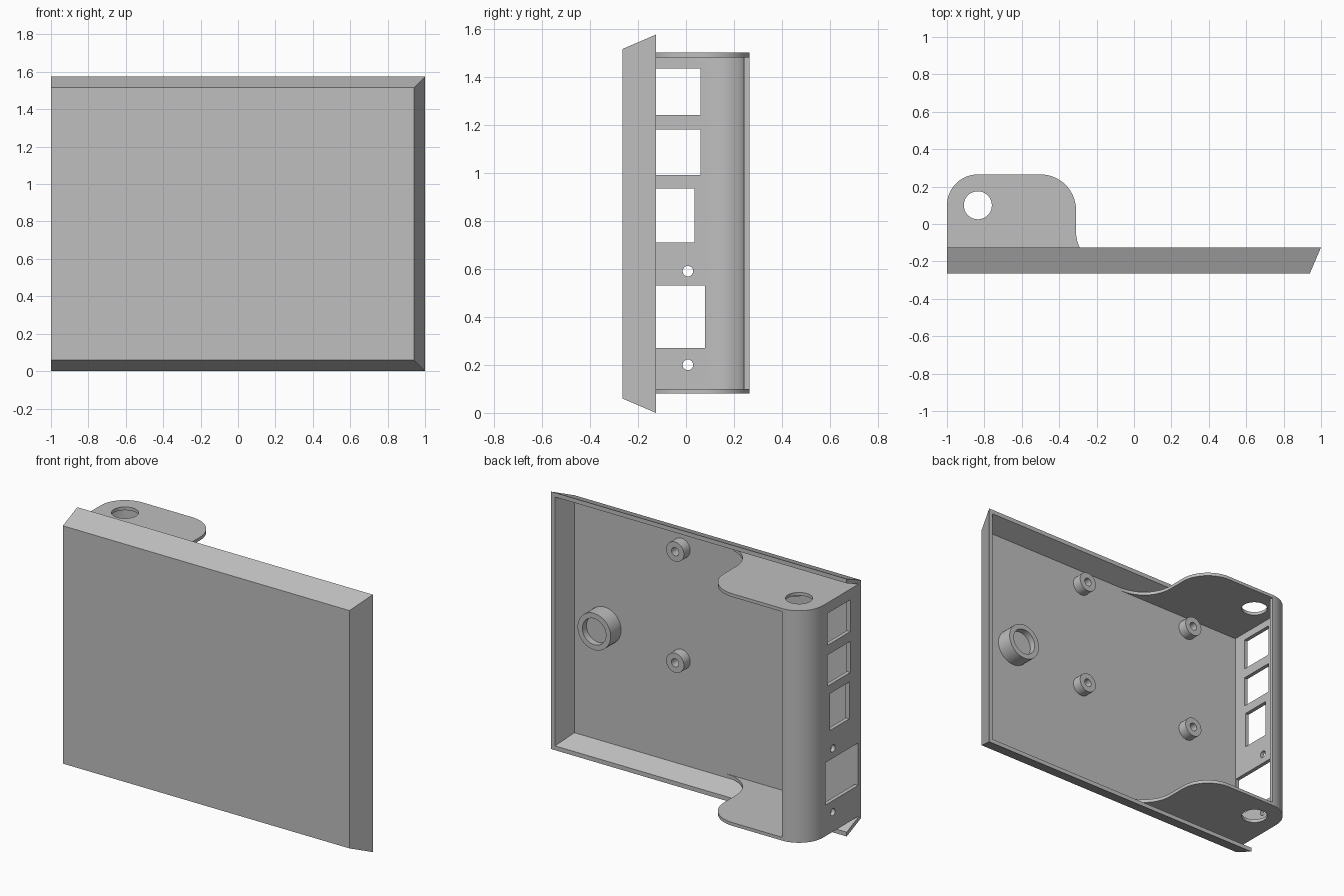
import bpy, bmesh
from math import cos, sin, pi, radians
from mathutils import Vector

if "Cube" in bpy.data.objects:
    bpy.data.objects.remove(bpy.data.objects["Cube"], do_unlink=True)

H, T = 1.575, 0.024            # height, sheet thickness
FRONT, RIM = -0.265, -0.125    # front face and rim of the tray
FLOOR = FRONT + T
SLOPE = 0.06 / (RIM - FRONT)

grey = bpy.data.materials.new("grey_plastic")
grey.use_nodes = True
grey.diffuse_color = (0.52, 0.52, 0.52, 1)
grey.node_tree.nodes["Principled BSDF"].inputs["Base Color"].default_value = (0.52, 0.52, 0.52, 1)


def finish(name, bm):
    bmesh.ops.recalc_face_normals(bm, faces=bm.faces)
    mesh = bpy.data.meshes.new(name)
    bm.to_mesh(mesh)
    bm.free()
    mesh.materials.append(grey)
    obj = bpy.data.objects.new(name, mesh)
    bpy.context.collection.objects.link(obj)
    return obj


def activate(obj):
    bpy.ops.object.select_all(action='DESELECT')
    obj.select_set(True)
    bpy.context.view_layer.objects.active = obj


def smooth(obj):
    activate(obj)
    bpy.ops.object.shade_smooth_by_angle(angle=radians(30))


def cut(obj, cutter):
    mod = obj.modifiers.new("cut", 'BOOLEAN')
    mod.operation, mod.solver, mod.object = 'DIFFERENCE', 'EXACT', cutter
    activate(obj)
    bpy.ops.object.modifier_apply(modifier=mod.name)
    bpy.data.objects.remove(cutter, do_unlink=True)


def extrude(name, outline, z0, z1):
    """Prism from an outline in the ground plane."""
    bm = bmesh.new()
    face = bm.faces.new([bm.verts.new((x, y, z0)) for x, y in outline])
    top = bmesh.ops.extrude_face_region(bm, geom=[face])["geom"]
    bmesh.ops.translate(bm, vec=(0, 0, z1 - z0),
                        verts=[v for v in top if isinstance(v, bmesh.types.BMVert)])
    return finish(name, bm)


def box(x0, x1, y0, y1, z0, z1):
    return extrude("box", [(x0, y0), (x1, y0), (x1, y1), (x0, y1)], z0, z1)


def arc(cx, cy, r, a0, a1, n=14):
    angles = [radians(a0 + (a1 - a0) * i / n) for i in range(n + 1)]
    return [(cx + r * cos(a), cy + r * sin(a)) for a in angles]


def flared(name, left, y0, y1, wall):
    """Block flared toward the back on three sides, straight on the left end."""
    bm = bmesh.new()
    loops = []
    for y in (y0, y1):
        d = (RIM - y) * SLOPE + wall
        loops.append([bm.verts.new(p) for p in
                      ((left, y, d), (1 - d, y, d), (1 - d, y, H - d), (left, y, H - d))])
    for loop in loops:
        bm.faces.new(loop)
    a, b = loops
    for i in range(4):
        j = (i + 1) % 4
        bm.faces.new((a[i], a[j], b[j], b[i]))
    return finish(name, bm)


def boss(name, x, z, outer, inner, end, bottom):
    """Hollow round post standing on the tray floor."""
    bm = bmesh.new()
    base = FLOOR - 0.005
    pts = [(0, base), (outer, base), (outer, end), (inner, end), (inner, bottom), (0, bottom)]
    verts = [bm.verts.new((r, y, 0)) for r, y in pts]
    edges = [bm.edges.new(e) for e in zip(verts, verts[1:])]
    bmesh.ops.spin(bm, geom=verts + edges, cent=(0, 0, 0), axis=(0, 1, 0),
                   angle=2 * pi, steps=36)
    bmesh.ops.remove_doubles(bm, verts=bm.verts, dist=0.0005)
    bmesh.ops.translate(bm, verts=bm.verts, vec=Vector((x, 0, z)))
    smooth(finish(name, bm))


# Tray, open at the back and at the port end
tray = flared("tray", -1, FRONT, RIM, 0)
cut(tray, flared("tray_cutter", -1.1, FLOOR, RIM + 0.02, T * 1.1))

# Port wall with its rounded back corner
Z0, Z1, FT = 0.08, 1.5, 0.02
R, CX, CY = 0.165, -0.835, 0.1
wall = extrude("port_wall",
               [(-1, FLOOR - 0.005)] + arc(CX, CY, R, 180, 90)
               + arc(CX, CY, R - T, 90, 180) + [(T - 1, FLOOR - 0.005)],
               Z0 + FT, Z1 - FT)

# Port windows: back edge, front edge, bottom, top
for y0, y1, z0, z1 in ((-0.16, 0.06, 1.24, 1.435), (-0.16, 0.06, 0.99, 1.18),
                       (-0.15, 0.035, 0.71, 0.935), (-0.236, 0.08, 0.27, 0.53)):
    cut(wall, box(-1.05, -0.95, y0, y1, z0, z1))

# Screw holes in the port wall
for z in (0.2, 0.59):
    bpy.ops.mesh.primitive_cylinder_add(vertices=24, radius=0.022, depth=0.1,
                                        location=(-1, 0.008, z), rotation=(0, pi / 2, 0))
    cut(wall, bpy.context.object)
smooth(wall)

# Top and bottom flanges, each with a round hole
flange = ([(-1, FLOOR - 0.005)] + arc(CX, CY, R, 180, 90) + arc(-0.5, 0.075, 0.19, 90, 0)
          + arc(-0.11, -0.04, 0.2, 180, 270) + [(-0.11, FLOOR - 0.005)])
for name, z in (("bottom_flange", Z0), ("top_flange", Z1 - FT)):
    plate = extrude(name, flange, z, z + FT)
    bpy.ops.mesh.primitive_cylinder_add(vertices=40, radius=0.075, depth=0.1,
                                        location=(CX, CY, z))
    cut(plate, bpy.context.object)
    smooth(plate)

# Four screw posts and one large ring on the tray floor
for i, x in enumerate((-0.605, 0.2)):
    for j, z in enumerate((0.72, 1.4)):
        boss(f"screw_post_{i}_{j}", x, z, 0.06, 0.025, -0.18, FLOOR + 0.005)
boss("large_ring", 0.72, H / 2, 0.112, 0.08, -0.14, -0.18)
